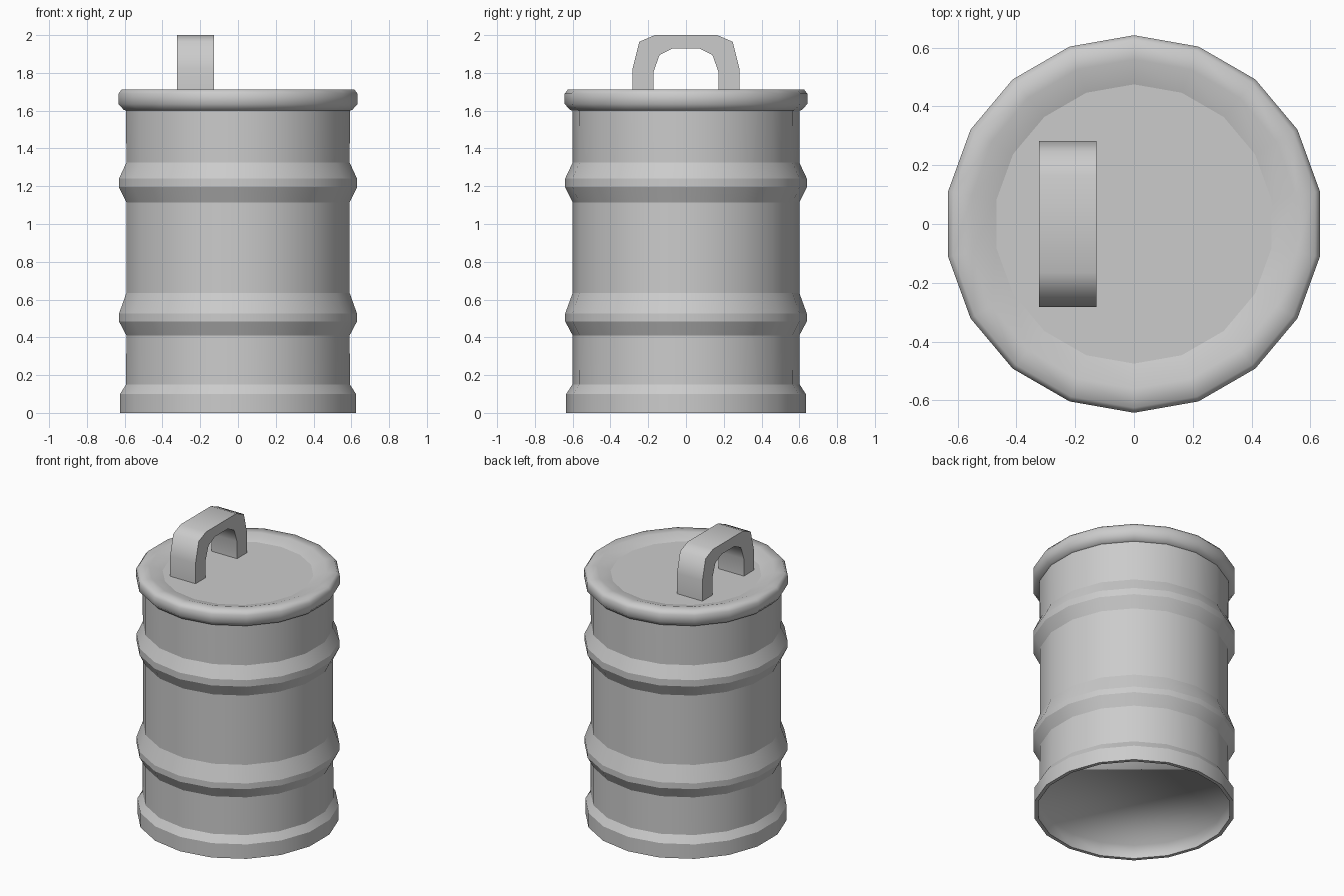
import bpy, bmesh, math

if "Cube" in bpy.data.objects:
    bpy.data.objects.remove(bpy.data.objects["Cube"])

SIDES = 18


def finish(bm, name):
    bmesh.ops.recalc_face_normals(bm, faces=bm.faces[:])
    mesh = bpy.data.meshes.new(name)
    bm.to_mesh(mesh)
    bm.free()
    obj = bpy.data.objects.new(name, mesh)
    bpy.context.collection.objects.link(obj)
    return obj


def ring(bm, r, z):
    step = 2 * math.pi / SIDES
    return [bm.verts.new((r * math.sin(i * step), r * math.cos(i * step), z))
            for i in range(SIDES)]


# Body profile as (radius, height, sharp edge loop)
def rib(bottom, low, high, top):
    return [(0.60, bottom, 1), (0.64, low, 1), (0.64, high, 1), (0.60, top, 1)]


profile = [(0.60, 0.09, 0), (0.61, 0.0, 1), (0.634, 0.0, 1),
           (0.634, 0.10, 1), (0.602, 0.15, 1)]
profile += rib(0.41, 0.485, 0.525, 0.635)
profile += rib(1.115, 1.195, 1.24, 1.325)
profile += [(0.602, 1.60, 1), (0.615, 1.605, 0), (0.642, 1.635, 0), (0.642, 1.69, 0),
            (0.625, 1.713, 0), (0.56, 1.712, 0), (0.475, 1.685, 1)]

# Barrel body: recessed bottom, base ring, two ribs and rolled top lip
bm = bmesh.new()
rings = [ring(bm, r, z) for r, z, _ in profile]
for a, b in zip(rings, rings[1:]):
    for i in range(SIDES):
        j = (i + 1) % SIDES
        bm.faces.new((a[i], a[j], b[j], b[i]))
bm.faces.new(rings[0])
bm.faces.new(rings[-1])
for loop, (_, _, sharp) in zip(rings, profile):
    for i in range(SIDES):
        bm.edges.get((loop[i - 1], loop[i])).smooth = not sharp
for f in bm.faces:
    f.smooth = True
finish(bm, "barrel_body")

# Arched handle: half section mirrored across y, then extruded along x
outer = [(0.282, 1.68), (0.282, 1.825), (0.247, 1.965), (0.165, 2.0)]
inner = [(0.172, 1.68), (0.172, 1.805), (0.14, 1.895), (0.07, 1.93)]
outer += [(-y, z) for y, z in reversed(outer)]
inner += [(-y, z) for y, z in reversed(inner)]

bm = bmesh.new()
out_v = [bm.verts.new((-0.323, y, z)) for y, z in outer]
in_v = [bm.verts.new((-0.323, y, z)) for y, z in inner]
faces = [bm.faces.new((out_v[i], out_v[i + 1], in_v[i + 1], in_v[i]))
         for i in range(len(outer) - 1)]
geom = bmesh.ops.extrude_face_region(bm, geom=faces, use_keep_orig=True)["geom"]
bmesh.ops.translate(bm, vec=(0.195, 0, 0),
                    verts=[g for g in geom if isinstance(g, bmesh.types.BMVert)])
handle = finish(bm, "handle")
handle.select_set(True)
bpy.context.view_layer.objects.active = handle
bpy.ops.object.shade_smooth_by_angle(angle=math.radians(55))
